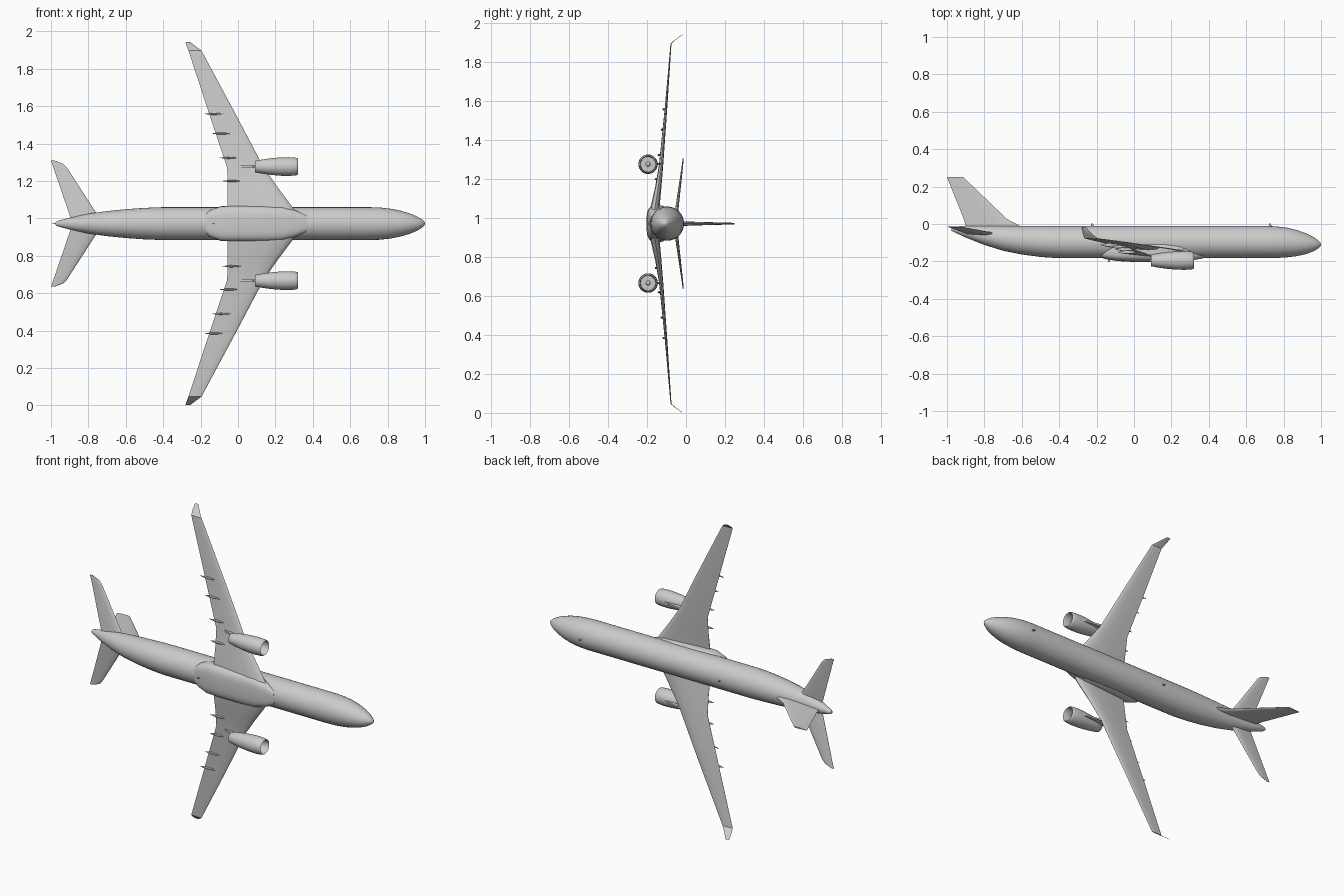
import bpy, bmesh, math

if "Cube" in bpy.data.objects:
    bpy.data.objects.remove(bpy.data.objects["Cube"])

CZ = 0.972   # height of the aircraft's symmetry plane (nose +x, roof +y, wings along z)
grey = bpy.data.materials.new("light grey")
grey.diffuse_color = (0.6, 0.6, 0.6, 1)
grey.use_nodes = True
grey.node_tree.nodes["Principled BSDF"].inputs["Base Color"].default_value = grey.diffuse_color


def finish(name, bm, angle=35):
    bmesh.ops.remove_doubles(bm, verts=bm.verts[:], dist=1e-5)
    bmesh.ops.recalc_face_normals(bm, faces=bm.faces[:])
    me = bpy.data.meshes.new(name)
    bm.to_mesh(me)
    bm.free()
    ob = bpy.data.objects.new(name, me)
    bpy.context.collection.objects.link(ob)
    me.materials.append(grey)
    bpy.ops.object.select_all(action='DESELECT')
    ob.select_set(True)
    bpy.context.view_layer.objects.active = ob
    bpy.ops.object.shade_smooth_by_angle(angle=math.radians(angle))
    return ob


def loft(name, rings, angle=35):
    """Skin closed rings of equal length and cap both ends."""
    bm = bmesh.new()
    vs = [[bm.verts.new(p) for p in r] for r in rings]
    n = len(vs[0])
    for a, b in zip(vs, vs[1:]):
        for i in range(n):
            j = (i + 1) % n
            bm.faces.new((a[i], a[j], b[j], b[i]))
    bm.faces.new(vs[0])
    bm.faces.new(vs[-1])
    return finish(name, bm, angle)


def oval(x, top, bottom, half, n=32, power=2.0, z=CZ):
    """Superellipse ring across the x axis."""
    cy, ry = (top + bottom) / 2, (top - bottom) / 2
    ring = []
    for i in range(n):
        a = 2 * math.pi * i / n
        c, s = math.cos(a), math.sin(a)
        ring.append((x, cy + ry * math.copysign(abs(c) ** (2 / power), c),
                     z + half * math.copysign(abs(s) ** (2 / power), s)))
    return ring


FOIL = [(0, 0), (.03, .45), (.1, .8), (.3, 1), (.65, .6), (1, .06)]
FOIL = FOIL + [(t, -h) for t, h in reversed(FOIL[1:])]


def foil(le, te, thick):
    return [(le + (te - le) * t, h * thick / 2) for t, h in FOIL]


def side_panel(name, side, stations):
    """Wing-like panel; stations are span, leading x, trailing x, y, thickness."""
    loft(name, [[(x, y + d, CZ + side * s) for x, d in foil(le, te, th)]
                for s, le, te, y, th in stations])


# Fuselage: x, top y, bottom y, half width
BODY = [(-.975, -.018, -.036, .008), (-.965, -.014, -.042, .014),
        (-.9, -.010, -.072, .032), (-.8, -.010, -.112, .053),
        (-.7, -.010, -.143, .067), (-.6, -.010, -.163, .077),
        (-.5, -.010, -.176, .084), (-.4, -.010, -.183, .088),
        (.7, -.010, -.183, .088), (.76, -.013, -.182, .086),
        (.82, -.020, -.178, .079), (.87, -.032, -.172, .069),
        (.92, -.050, -.161, .054), (.96, -.070, -.146, .037),
        (.985, -.087, -.131, .021), (.996, -.098, -.120, .010),
        (1.0, -.106, -.112, .003)]
loft("fuselage", [oval(*s) for s in BODY])

# Belly fairing with a flattened underside
FAIRING = [(-.18, -.12, -.178, .045), (-.15, -.11, -.188, .072),
           (-.09, -.10, -.198, .093), (.0, -.09, -.203, .095),
           (.17, -.09, -.203, .095), (.24, -.10, -.200, .090),
           (.31, -.11, -.194, .070), (.37, -.13, -.184, .042)]
loft("belly_fairing", [oval(*s, power=3.2) for s in FAIRING])

# Fin
FIN = [(-.04, -.58, -.89, .024), (-.01, -.61, -.90, .024), (.008, -.645, -.905, .022),
       (.027, -.68, -.91, .020), (.25, -.912, -1.0, .008)]
loft("fin", [[(x, y, CZ + d) for x, d in foil(le, te, th)] for y, le, te, th in FIN])

# Nacelle profile: x, radius, from exhaust plug over the cowl to the spinner
COWL = [(.075, 0), (.105, .015), (.11, .027), (.09, .029), (.092, .031), (.13, .038),
        (.18, .045), (.23, .049), (.27, .050), (.305, .048), (.317, .045),
        (.32, .042), (.314, .039), (.27, .038), (.27, .012), (.295, 0)]
PYLON = [(.27, -.150), (.2, -.135), (.12, -.122), (.03, -.125), (0, -.137),
         (.08, -.165), (.2, -.165)]

for side, tag in ((1, "left"), (-1, "right")):
    # Main wing and bent tip
    side_panel(tag + "_wing", side, [
        (.03, .33, -.055, -.162, .050), (.09, .29, -.055, -.158, .046),
        (.19, .215, -.055, -.142, .032), (.30, .138, -.058, -.128, .022),
        (.59, -.015, -.155, -.103, .013), (.925, -.195, -.265, -.077, .005)])
    side_panel(tag + "_winglet", side, [
        (.925, -.195, -.265, -.077, .005), (.945, -.222, -.273, -.054, .004),
        (.971, -.257, -.281, -.018, .003)])
    # Tailplane
    side_panel(tag + "_tailplane", side, [
        (.0, -.72, -.885, -.056, .020), (.06, -.76, -.905, -.049, .018),
        (.30, -.915, -.987, -.018, .007), (.32, -.935, -.994, -.016, .006),
        (.337, -.98, -1.0, -.014, .004)])

    # Engine nacelle
    ez = CZ + side * .305
    bm = bmesh.new()
    vs = [bm.verts.new((x, -.195 + r, ez)) for x, r in COWL]
    es = [bm.edges.new(p) for p in zip(vs, vs[1:])]
    bmesh.ops.spin(bm, geom=vs + es, cent=(0, -.195, ez), axis=(1, 0, 0),
                   angle=2 * math.pi, steps=28, use_duplicate=False)
    finish(tag + "_engine", bm)

    # Pylon joining engine and wing
    loft(tag + "_pylon", [[(x, y, ez + d) for x, y in PYLON] for d in (-.005, .005)])

    # Flap track fairings under the trailing edge
    for k, (span, x0, y) in enumerate([(.228, -.085, -.151), (.352, -.10, -.136),
                                       (.482, -.14, -.121), (.587, -.18, -.112)]):
        rings = [oval(x0 + .1 * t, y + .010 * w, y - .010 * w, .006 * w, 10, 2, CZ + side * span)
                 for t, w in ((0, .08), (.2, .6), (.45, 1), (.75, .8), (1, .08))]
        loft(f"{tag}_flap_fairing_{k + 1}", rings)

# Small blade antennas on roof and belly
for k, (x, y0, y1) in enumerate([(.73, -.016, .003), (-.22, -.014, .003), (-.13, -.18, -.203)]):
    loft(f"antenna_{k + 1}", [[(px, py, CZ + d) for px, py in
         ((x + .008, y0), (x, y1), (x - .008, y1), (x - .010, y0))] for d in (-.002, .002)])
